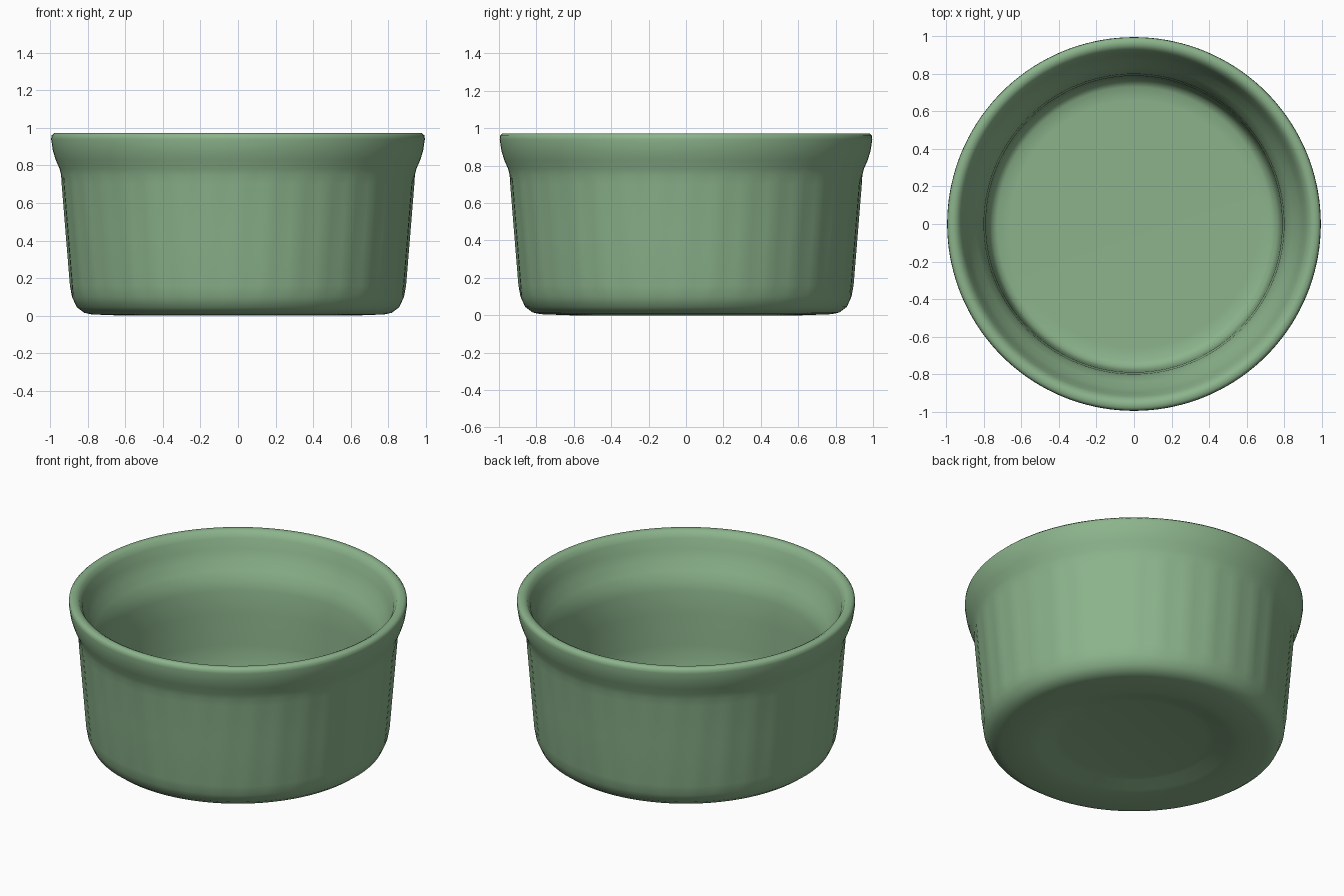
import bpy, bmesh, math

cube = bpy.data.objects.get("Cube")
if cube:
    bpy.data.objects.remove(cube, do_unlink=True)

# Glaze colour
glaze = bpy.data.materials.new("sage_green_glaze")
glaze.use_nodes = True
colour = (0.26, 0.45, 0.26, 1)
glaze.diffuse_color = colour
glaze.node_tree.nodes["Principled BSDF"].inputs["Base Color"].default_value = colour

SEGMENTS = 144
FLUTES = 36

# Outside: recessed underside, foot, tapering wall and flared collar
outside = [
    (0.43, 0.04), (0.48, 0.032), (0.56, 0.01), (0.62, 0.0), (0.78, 0.006),
    (0.82, 0.015), (0.86, 0.045), (0.885, 0.1), (0.893, 0.16), (0.916, 0.44),
    (0.937, 0.7), (0.943, 0.75), (0.952, 0.785), (0.972, 0.83), (0.987, 0.88),
    (0.996, 0.94),
]
FLUTED = range(8, 11)

# Inside: rounded rim, sloping shoulder, steep wall and floor
inside = [
    (0.994, 0.96), (0.98, 0.973), (0.955, 0.973), (0.935, 0.962), (0.917, 0.93),
    (0.9, 0.87), (0.875, 0.81), (0.842, 0.755), (0.815, 0.705), (0.8, 0.645),
    (0.79, 0.5), (0.784, 0.3), (0.777, 0.15), (0.76, 0.11), (0.73, 0.092),
    (0.66, 0.09),
]
profile = outside + inside

bm = bmesh.new()


def ring(index, radius, height):
    verts = []
    for s in range(SEGMENTS):
        angle = math.tau * s / SEGMENTS
        # Shallow vertical flutes on the outer wall only
        r = radius + (0.003 * math.cos(FLUTES * angle) if index in FLUTED else 0)
        verts.append(bm.verts.new((r * math.cos(angle), r * math.sin(angle), height)))
    return verts


rings = [ring(i, r, z) for i, (r, z) in enumerate(profile)]
for low, high in zip(rings, rings[1:]):
    for s in range(SEGMENTS):
        t = (s + 1) % SEGMENTS
        bm.faces.new((low[s], low[t], high[t], high[s]))

# Close the underside and the inner floor with flat discs
for edge in (rings[0], rings[-1]):
    bm.faces.new(edge)
bmesh.ops.recalc_face_normals(bm, faces=bm.faces)

mesh = bpy.data.meshes.new("baking_dish")
bm.to_mesh(mesh)
bm.free()
mesh.materials.append(glaze)
dish = bpy.data.objects.new("baking_dish", mesh)
bpy.context.collection.objects.link(dish)

# Smooth glazed surface
bpy.ops.object.select_all(action="DESELECT")
dish.select_set(True)
bpy.context.view_layer.objects.active = dish
bpy.ops.object.shade_smooth_by_angle(angle=math.radians(50))
